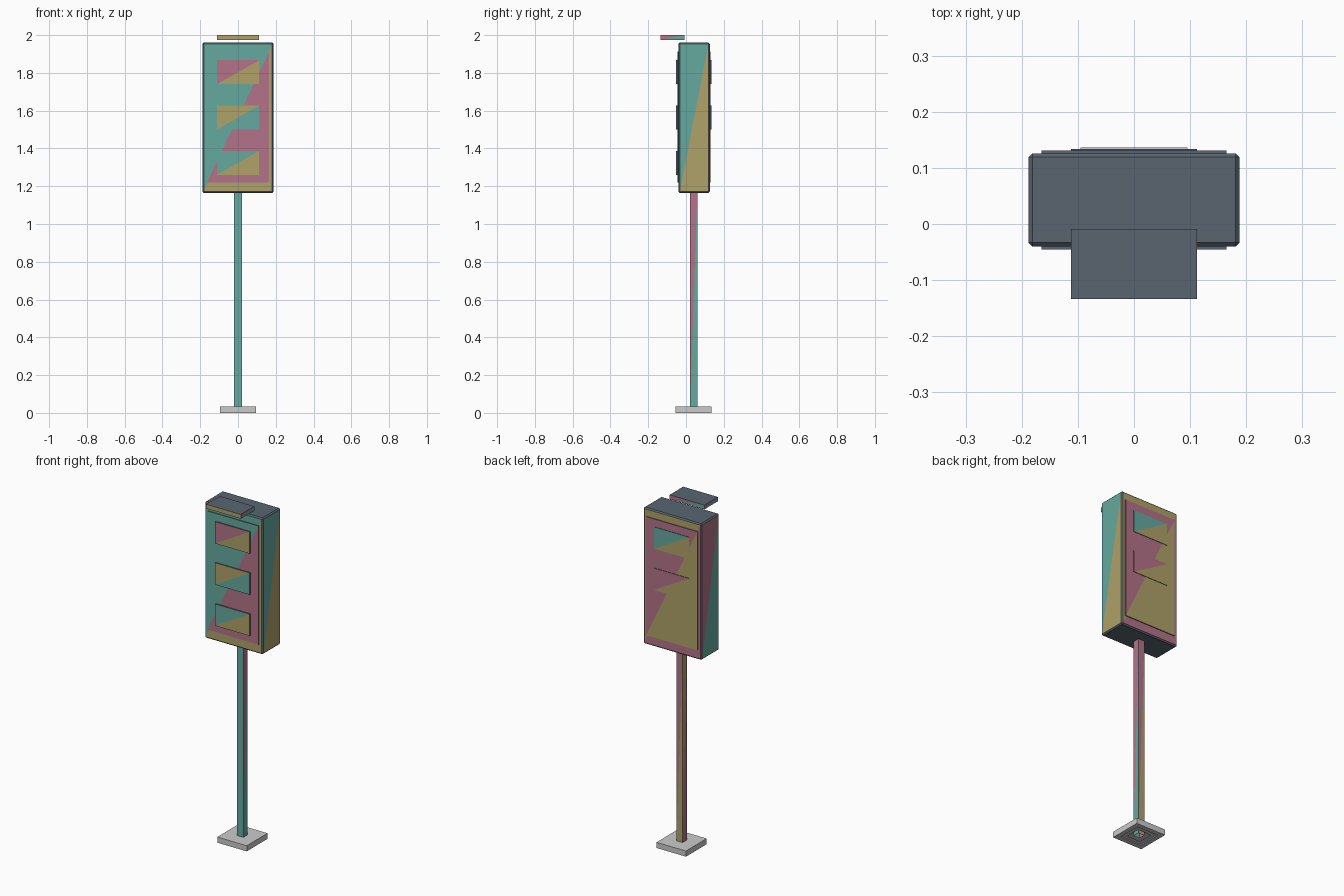
import bpy, bmesh
from mathutils import Vector

if "Cube" in bpy.data.objects:
    bpy.data.objects.remove(bpy.data.objects["Cube"])

COLORS = {"slate": (0.10, 0.13, 0.16), "teal": (0.13, 0.40, 0.35),
          "pink": (0.45, 0.17, 0.25), "gold": (0.43, 0.36, 0.14)}
NAMES = list(COLORS)
MATS = []
for name, rgb in COLORS.items():
    m = bpy.data.materials.new(name)
    m.diffuse_color = (*rgb, 1)
    m.use_nodes = True
    m.node_tree.nodes["Principled BSDF"].inputs["Base Color"].default_value = m.diffuse_color
    MATS.append(m)
UP = Vector((0, 0, 1))
SIDES = {"front": Vector((0, -1, 0)), "back": Vector((0, 1, 0)),
         "right": Vector((1, 0, 0)), "left": Vector((-1, 0, 0))}


def new_box(x, y, z):
    bm = bmesh.new()
    bmesh.ops.create_cube(bm, size=1)
    for v in bm.verts:
        for i, (a, b) in enumerate((x, y, z)):
            v.co[i] = b if v.co[i] > 0 else a
    return bm


def finish(name, bm, mats=True):
    me = bpy.data.meshes.new(name)
    bm.to_mesh(me)
    bm.free()
    if mats:
        for m in MATS:
            me.materials.append(m)
    ob = bpy.data.objects.new(name, me)
    bpy.context.collection.objects.link(ob)
    return ob


def two_tone(bm, **tones):
    """Split side faces on the diagonal: (upper left, lower right) colours."""
    for side, (upper, lower) in tones.items():
        n = SIDES[side]
        right = UP.cross(n)
        f = next(f for f in bm.faces if f.normal.dot(n) > 0.99)
        mid = f.calc_center_median()

        def corner(sx, sz):
            return next(v for v in f.verts if (v.co - mid).dot(right) * sx > 0
                        and (v.co - mid).z * sz > 0)
        g, _ = bmesh.utils.face_split(f, corner(-1, -1), corner(1, 1))
        for t in (f, g):
            above = t.calc_center_median().z > mid.z
            t.material_index = NAMES.index(upper if above else lower)


def box(name, x, y, z, bevel=0, open_bottom=False, **tones):
    bm = new_box(x, y, z)
    if bevel:
        bmesh.ops.bevel(bm, geom=bm.edges[:], offset=bevel, segments=1, affect='EDGES')
    bm.normal_update()
    two_tone(bm, **tones)
    if open_bottom:
        bm.normal_update()
        bmesh.ops.delete(bm, geom=[f for f in bm.faces if f.normal.z < -0.9], context='FACES_ONLY')
    return finish(name, bm)


# Foot plate with a shallow recess and a pole opening underneath
bm = new_box((-0.095, 0.095), (-0.055, 0.136), (0, 0.033))
bm.normal_update()
bottom = next(f for f in bm.faces if f.normal.z < -0.9)
bmesh.ops.inset_region(bm, faces=[bottom], thickness=0.038)
bmesh.ops.inset_region(bm, faces=[bottom], thickness=0.002, depth=-0.004)
bmesh.ops.inset_region(bm, faces=[bottom], thickness=0.035)
bmesh.ops.delete(bm, geom=[bottom], context='FACES')
finish("foot_plate", bm, False)

# Pole
box("pole", (-0.02, 0.02), (0.02, 0.06), (0.004, 1.168), open_bottom=True,
    front=("teal", "teal"), right=("pink", "teal"),
    back=("pink", "gold"), left=("gold", "pink"))

# Housing with chamfered edges
box("housing", (-0.188, 0.188), (-0.04, 0.126), (1.165, 1.96), bevel=0.007,
    front=("teal", "gold"), right=("teal", "gold"),
    back=("gold", "pink"), left=("pink", "teal"))

# Raised front and back panels
box("front_panel", (-0.165, 0.165), (-0.045, -0.038), (1.22, 1.912), front=("teal", "pink"))
box("back_panel", (-0.165, 0.165), (0.124, 0.131), (1.22, 1.912), back=("pink", "gold"))

# Light plates: three in front, two behind
for i, tone in enumerate([("teal", "gold"), ("gold", "teal"), ("pink", "gold")]):
    z = 1.26 + 0.24 * i
    box(f"front_light_{i + 1}", (-0.112, 0.112), (-0.052, -0.043), (z, z + 0.127), front=tone)
for i, tone in enumerate([("pink", "gold"), ("teal", "gold")]):
    z = 1.50 + 0.24 * i
    box(f"back_light_{i + 1}", (-0.112, 0.112), (0.129, 0.134), (z, z + 0.127), back=tone)

# Visor plate above the front edge
box("top_visor", (-0.112, 0.112), (-0.134, -0.009), (1.975, 2.0),
    front=("gold", "gold"), right=("pink", "teal"),
    back=("pink", "teal"), left=("pink", "teal"))
